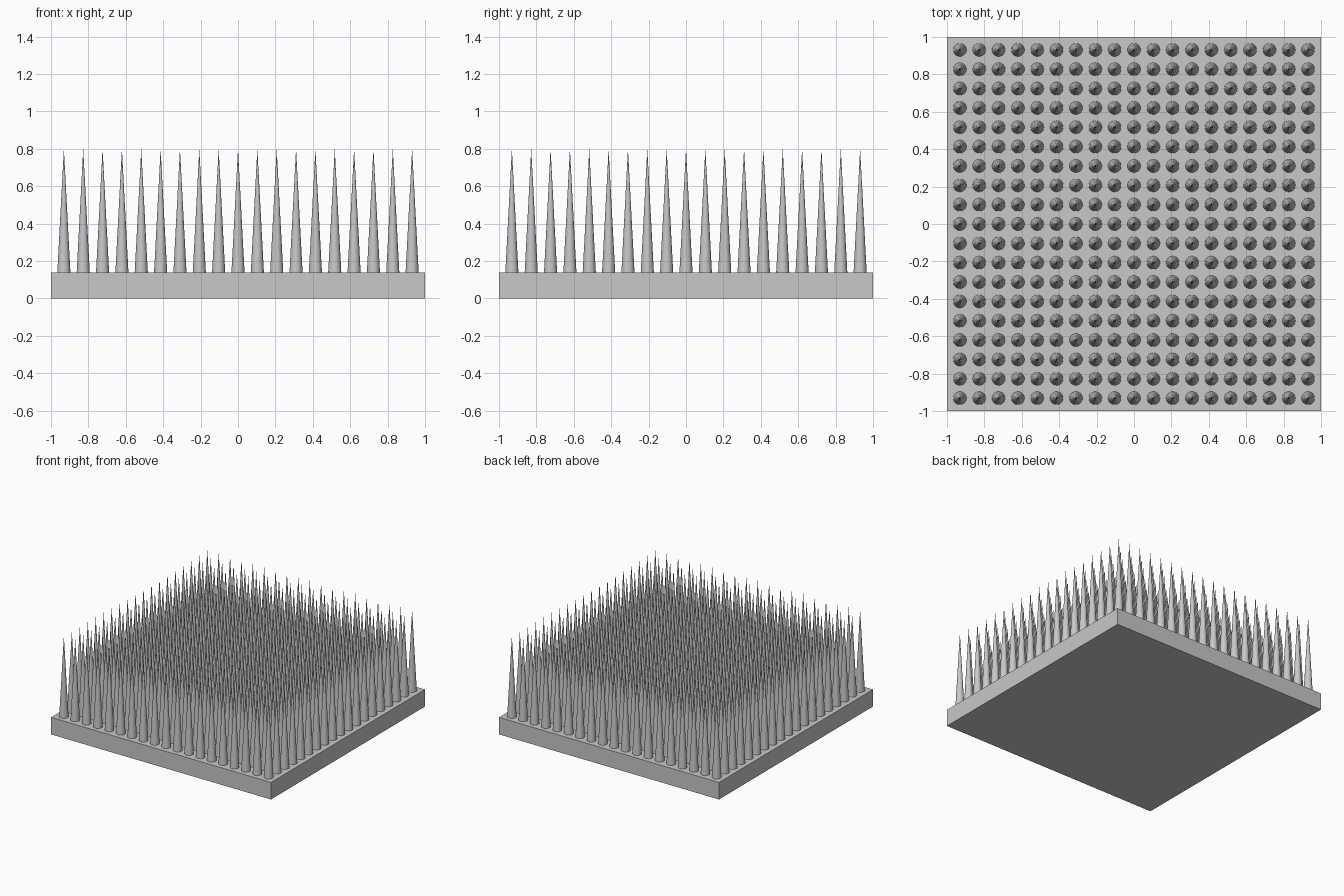
import bpy
import bmesh
from mathutils import Matrix

cube = bpy.data.objects.get("Cube")
if cube:
    bpy.data.objects.remove(cube, do_unlink=True)

BASE_HEIGHT = 0.14
TIP_HEIGHT = 0.80
COUNT = 19
REACH = 0.931
RADIUS = 0.035
SIDES = 32

grey = bpy.data.materials.new("plain grey")
grey.use_nodes = True
colour = (0.58, 0.58, 0.58, 1)
grey.diffuse_color = colour
grey.node_tree.nodes["Principled BSDF"].inputs["Base Color"].default_value = colour


def add_object(name, bm):
    mesh = bpy.data.meshes.new(name)
    bm.to_mesh(mesh)
    bm.free()
    mesh.materials.append(grey)
    obj = bpy.data.objects.new(name, mesh)
    bpy.context.collection.objects.link(obj)
    return obj


# Square slab
bm = bmesh.new()
bmesh.ops.create_cube(
    bm, size=1,
    matrix=Matrix.Translation((0, 0, BASE_HEIGHT / 2)) @ Matrix.Diagonal((2, 2, BASE_HEIGHT, 1)))
add_object("base_slab", bm)

# Grid of flat-faceted cones standing on the slab
bm = bmesh.new()
depth = TIP_HEIGHT - BASE_HEIGHT
step = 2 * REACH / (COUNT - 1)
for row in range(COUNT):
    for col in range(COUNT):
        place = (col * step - REACH, row * step - REACH, BASE_HEIGHT + depth / 2)
        bmesh.ops.create_cone(
            bm, cap_ends=False, segments=SIDES, radius1=RADIUS, radius2=0,
            depth=depth, matrix=Matrix.Translation(place))
# Merge the top ring of each cone into one tip
bmesh.ops.remove_doubles(bm, verts=bm.verts, dist=0.0001)
add_object("spikes", bm)
